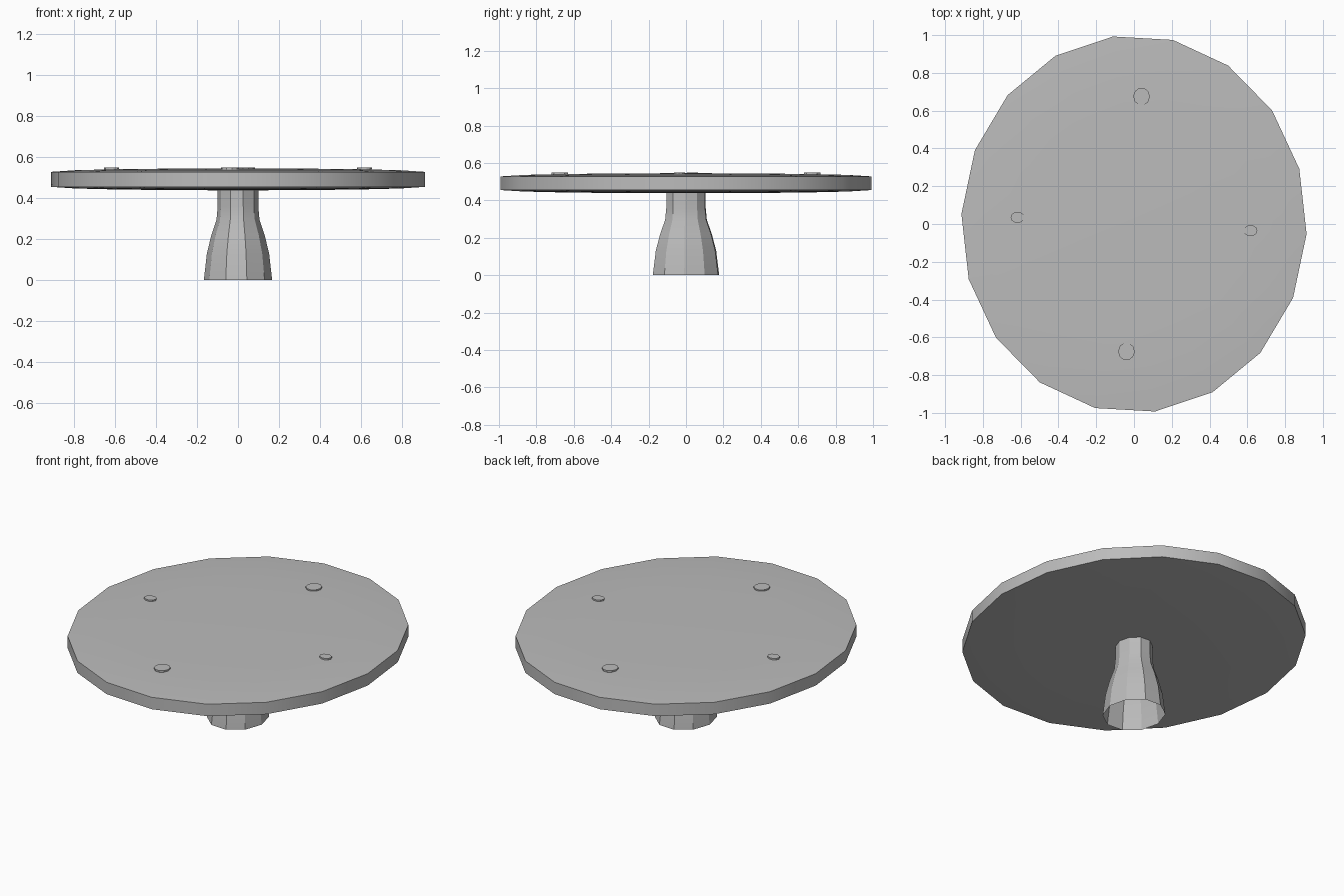
import bpy, bmesh, math

cube = bpy.data.objects.get("Cube")
if cube:
    bpy.data.objects.remove(cube, do_unlink=True)

grey = bpy.data.materials.new("plain grey")
grey.use_nodes = True
GREY = (0.5, 0.5, 0.5, 1)
grey.diffuse_color = GREY
grey.node_tree.nodes["Principled BSDF"].inputs["Base Color"].default_value = GREY


def loft(name, rings, sides, turn, centre=(0, 0), cap_bottom=True, cap_top=True):
    """Stack elliptical rings (rx, ry, z) into one smooth-shaded part."""
    bm = bmesh.new()
    loops = []
    for rx, ry, z in rings:
        loops.append([bm.verts.new((centre[0] + rx * math.cos(a), centre[1] + ry * math.sin(a), z))
                      for a in (math.radians(turn) + math.tau * i / sides for i in range(sides))])
    for low, high in zip(loops, loops[1:]):
        for i in range(sides):
            j = (i + 1) % sides
            bm.faces.new((low[i], low[j], high[j], high[i]))
    if cap_bottom:
        bm.faces.new(loops[0][::-1])
    if cap_top:
        bm.faces.new(loops[-1])
    mesh = bpy.data.meshes.new(name)
    bm.to_mesh(mesh)
    bm.free()
    mesh.materials.append(grey)
    obj = bpy.data.objects.new(name, mesh)
    bpy.context.collection.objects.link(obj)
    bpy.ops.object.select_all(action='DESELECT')
    obj.select_set(True)
    bpy.context.view_layer.objects.active = obj
    bpy.ops.object.shade_smooth_by_angle(angle=math.radians(30))
    return obj


# Oval top, slightly domed above and below
RX, RY = 0.915, 1.0
disc = [(1, 0.455), (1, 0.528)]
dome = [(0.87, 0.536), (0.65, 0.541), (0.35, 0.544), (0.1, 0.545)]
under = [(s, 0.983 - z) for s, z in reversed(dome)]
loft("oval_top", [(RX * s, RY * s, z) for s, z in under + disc + dome], 18, -3)

# Flared hollow stem, open at the foot
stem = [(0.167, 0.0), (0.152, 0.13), (0.13, 0.22), (0.105, 0.295), (0.099, 0.36), (0.099, 0.45)]
loft("stem", [(r, r * 1.1, z) for r, z in stem], 10, -3, cap_bottom=False, cap_top=False)

# Four low studs, in opposite pairs
for side, label in ((1, "back"), (-1, "front")):
    loft(label + "_stud", [(0.044, 0.047, 0.53), (0.044, 0.047, 0.549)], 10, -3,
         (0.04 * side, 0.675 * side))
for side, label in ((1, "left"), (-1, "right")):
    loft(label + "_stud", [(0.036, 0.03, 0.53), (0.036, 0.03, 0.549)], 10, -3,
         (0.617 * side, -0.035 * side))
